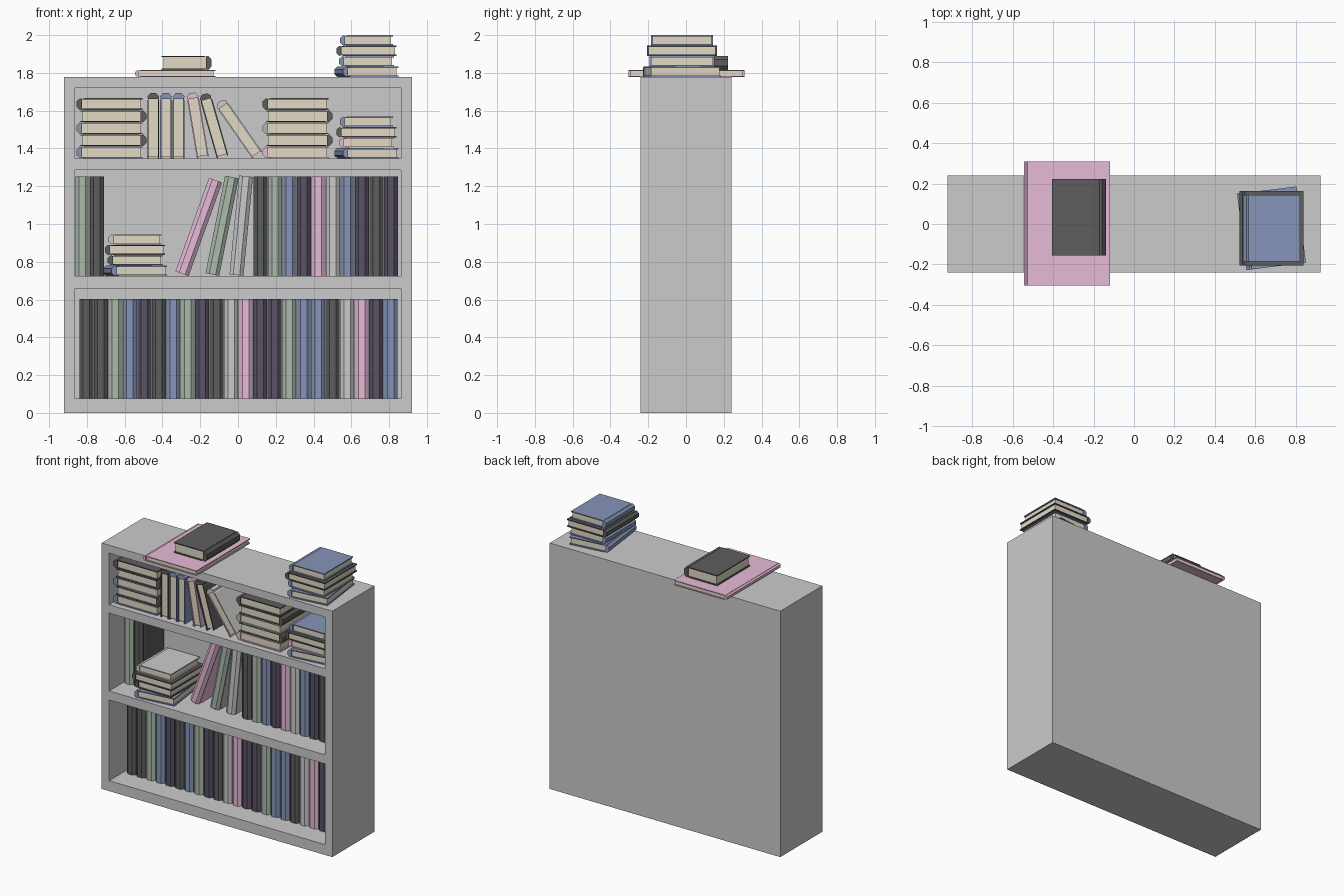
import bpy, bmesh
from math import radians
from mathutils import Matrix, Vector

if "Cube" in bpy.data.objects:
    bpy.data.objects.remove(bpy.data.objects["Cube"])

T = lambda x, y, z: Matrix.Translation((x, y, z))
R = lambda deg, axis: Matrix.Rotation(radians(deg), 4, axis)

COLOURS = {
    'black': (.11, .11, .11), 'purple': (.10, .085, .13), 'blue': (.24, .30, .48),
    'green': (.42, .50, .42), 'pink': (.80, .50, .68), 'grey': (.62, .62, .60),
    'paper': (.76, .70, .56)}
MATS = {}
for n, c in COLOURS.items():
    MATS[n] = bpy.data.materials.new(n)
    MATS[n].diffuse_color = (*c, 1)


def add_box(bm, lo, hi):
    lo, hi = Vector(lo), Vector(hi)
    m = Matrix.Translation((lo + hi) / 2) @ Matrix.Diagonal((*(hi - lo), 1))
    return bmesh.ops.create_cube(bm, size=1, matrix=m)['verts']


def finish(bm, name):
    bmesh.ops.recalc_face_normals(bm, faces=bm.faces)
    me = bpy.data.meshes.new(name)
    bm.to_mesh(me)
    bm.free()
    ob = bpy.data.objects.new(name, me)
    bpy.context.collection.objects.link(ob)
    return ob


def book(name, mat, t, w, l, colour):
    """Spine at -x, fore edge at +x, length along y, thickness 0..t along z."""
    bm = bmesh.new()
    c, s, a = min(.007, t * .16), min(.03, t * .5), -w / 2
    g = c * .6
    half = [(w / 2, c), (w / 2, 0), (a + s + .012, 0), (a + s, g),
            (a + s * .6, 0), (a, t * .27)]
    # wrap-around cover with faceted spine
    prof = half + [(x, t - z) for x, z in reversed(half)] + [(a + s, t - c), (a + s, c)]
    f = bm.faces.new([bm.verts.new((x, -l / 2, z)) for x, z in prof])
    ext = bmesh.ops.extrude_face_region(bm, geom=[f])['geom']
    bmesh.ops.translate(bm, vec=(0, l, 0), verts=[v for v in ext if isinstance(v, bmesh.types.BMVert)])
    # page block
    vs = add_box(bm, (a + s, -l / 2 + .008, c), (w / 2 - .009, l / 2 - .008, t - c))
    for fc in {fc for v in vs for fc in v.link_faces}:
        fc.material_index = 1
    ob = finish(bm, name)
    ob.data.materials.append(MATS[colour])
    ob.data.materials.append(MATS['paper'])
    ob.matrix_world = mat


# bookcase carcass with three open bays
bm = bmesh.new()
add_box(bm, (-.922, -.24, 0), (.922, .24, 1.778))
case = finish(bm, 'bookcase')
bm = bmesh.new()
for z0, z1 in ((.075, .658), (.724, 1.286), (1.347, 1.72)):
    add_box(bm, (-.862, -.4, z0), (.862, .172, z1))
cutter = finish(bm, 'bay_cutter')
cutter.hide_render = True
mod = case.modifiers.new('bays', 'BOOLEAN')
mod.operation, mod.solver, mod.object = 'DIFFERENCE', 'EXACT', cutter
bpy.context.view_layer.objects.active = case
bpy.ops.object.modifier_apply(modifier='bays')
bpy.data.objects.remove(cutter)

# local x -> y, y -> z, z -> x : upright with spine to the front
UP = Matrix(((0, 0, 1, 0), (1, 0, 0, 0), (0, 1, 0, 0), (0, 0, 0, 1)))
L, D = .526, .258


def upright(name, x, z, colour, lean=0, t=.074):
    book(name, T(x, -.087 + D / 2, z) @ R(lean, 'Y') @ T(0, 0, L / 2) @ UP, t, D, L, colour)


def row(name, x, z, colours):
    for i, col in enumerate(colours.split()):
        upright(f'{name}_{i + 1}', x + i * .0767, z, col)


def small_stack(name, x, z, colours):
    sizes = ((.296, .38, 7), (.29, .345, 0), (.318, .37, 0), (.28, .33, 0))
    for i, ((w, l, rot), col) in enumerate(zip(sizes, colours.split())):
        book(f'{name}_{i + 1}', T(x, -.021, z + i * .0553) @ R(rot, 'Z'), .0545, w, l, col)


def big_stack(name, x, z, colours):
    for i, col in enumerate(colours.split()):
        flip = i % 2
        book(f'{name}_{i + 1}', T(x + (.01 if flip else -.01), -.02, z + i * .0638) @ R(180 * flip, 'Z'),
             .0628, .35, .36, col)


def spine_up(name, x, colour, lean=0):
    book(name, T(x, -.02, 1.347) @ R(lean, 'Y') @ T(0, 0, .173) @ R(90, 'Y'), .063, .346, .36, colour)


# bottom shelf
row('bottom_book', -.84, .077,
    'black black green blue purple black blue green purple black grey pink '
    'purple purple green blue blue black grey pink purple blue')

# middle shelf
row('middle_left_book', -.861, .725, 'green black')
small_stack('middle_stack_book', -.545, .725, 'blue black black grey')
for i, (x, z, a, col) in enumerate(((-.331, .749, 19.7, 'pink'), (-.172, .74, 11.3, 'green'),
                                    (-.045, .733, 5.5, 'grey'))):
    upright(f'middle_leaning_book_{i + 1}', x, z, col, a)
row('middle_right_book', .082, .725,
    'black green blue purple pink grey blue purple black purple')

# top shelf
big_stack('top_left_stack_book', -.67, 1.348, 'blue black blue black black')
for i, (x, a, col) in enumerate(((-.48, 0, 'black'), (-.413, 0, 'blue'), (-.346, 0, 'blue'),
                                 (-.217, -9.5, 'pink'), (-.112, -16, 'black'), (.076, -35, 'grey'))):
    spine_up(f'top_spine_up_book_{i + 1}', x, col, a)
big_stack('top_centre_stack_book', .315, 1.348, 'pink black green black black')
small_stack('top_right_stack_book', .68, 1.348, 'blue pink black blue')

# books on top of the case
small_stack('roof_stack_book', .68, 1.779, 'blue blue black blue')
book('roof_large_book', T(-.332, .003, 1.779), .036, .425, .614, 'pink')
book('roof_small_book', T(-.272, .033, 1.815) @ R(180, 'Z'), .075, .265, .378, 'black')

for m in bpy.data.materials:
    if m.users and not m.is_grease_pencil:
        m.use_nodes = True
        m.node_tree.nodes["Principled BSDF"].inputs["Base Color"].default_value = m.diffuse_color
